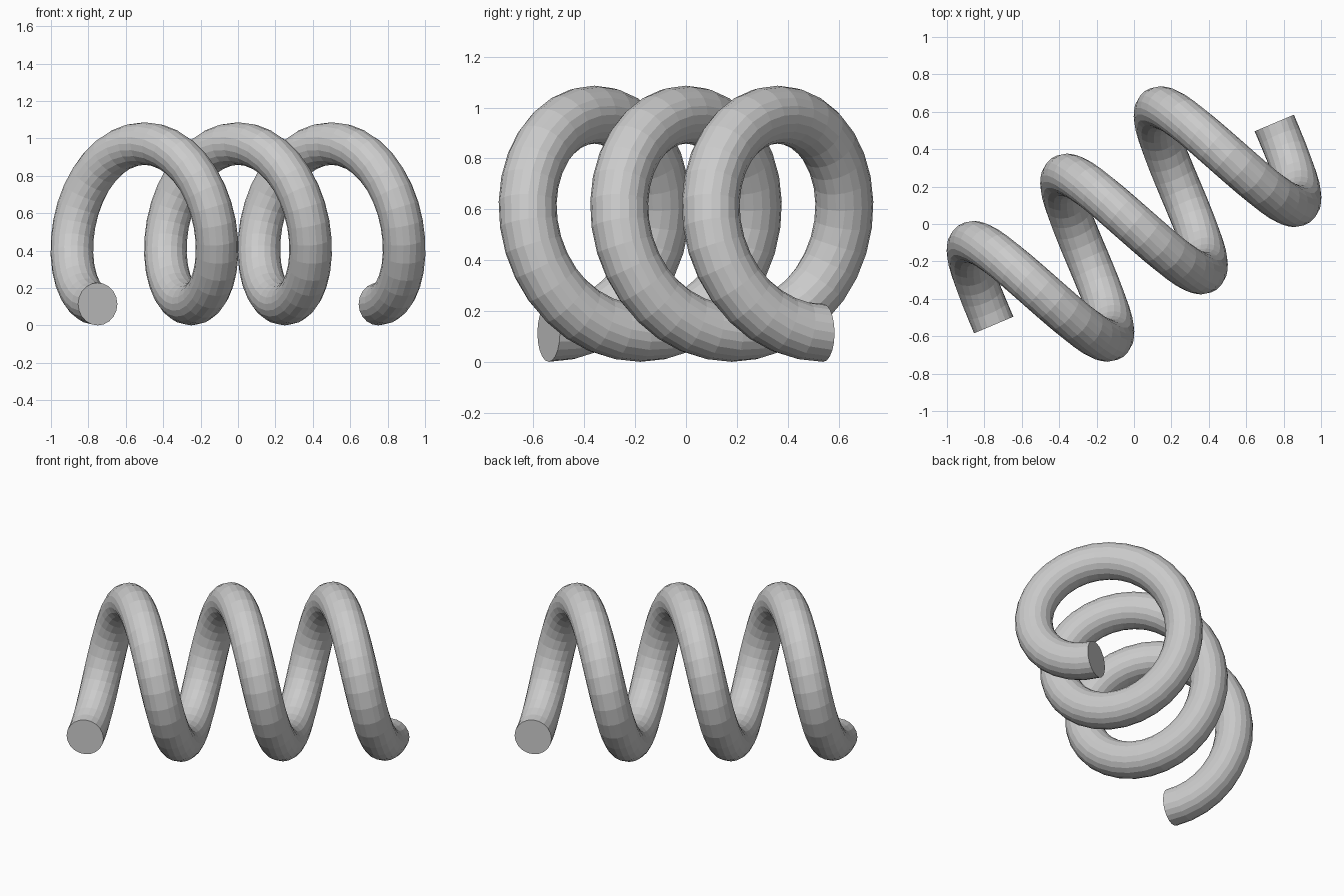
import bpy, bmesh, math
from mathutils import Vector

if "Cube" in bpy.data.objects:
    bpy.data.objects.remove(bpy.data.objects["Cube"])

TURNS, STEPS, SIDES = 3, 32, 20      # coil turns, rings per turn, tube sides
R, TUBE = 0.429, 0.114               # coil radius, wire radius
STEP = Vector((0.5, 0.36, 0))        # axis advance per turn
PITCH = STEP.length
axis = STEP.normalized()
side = Vector((-axis.y, axis.x, 0))
up = Vector((0, 0, 1))

bm = bmesh.new()
rings = []

# Wire cross-sections swept along the helix, from bottom to bottom
for i in range(TURNS * STEPS + 1):
    t = 2 * math.pi * i / STEPS
    radial = side * math.sin(t) - up * math.cos(t)
    around = side * math.cos(t) + up * math.sin(t)
    centre = up * (R + TUBE) + STEP * (i / STEPS - TURNS / 2) + radial * R
    tangent = (around * R + axis * PITCH / (2 * math.pi)).normalized()
    binormal = tangent.cross(radial)
    ring = []
    for k in range(SIDES):
        a = 2 * math.pi * k / SIDES
        ring.append(bm.verts.new(centre + TUBE * (radial * math.cos(a) + binormal * math.sin(a))))
    rings.append(ring)

# Tube walls
for r0, r1 in zip(rings, rings[1:]):
    for k in range(SIDES):
        n = (k + 1) % SIDES
        bm.faces.new((r0[k], r0[n], r1[n], r1[k]))

# Flat cut ends
bm.faces.new(rings[0][::-1])
bm.faces.new(rings[-1])
bmesh.ops.recalc_face_normals(bm, faces=bm.faces)

mesh = bpy.data.meshes.new("coil_spring")
bm.to_mesh(mesh)
bm.free()
spring = bpy.data.objects.new("coil_spring", mesh)
bpy.context.collection.objects.link(spring)
